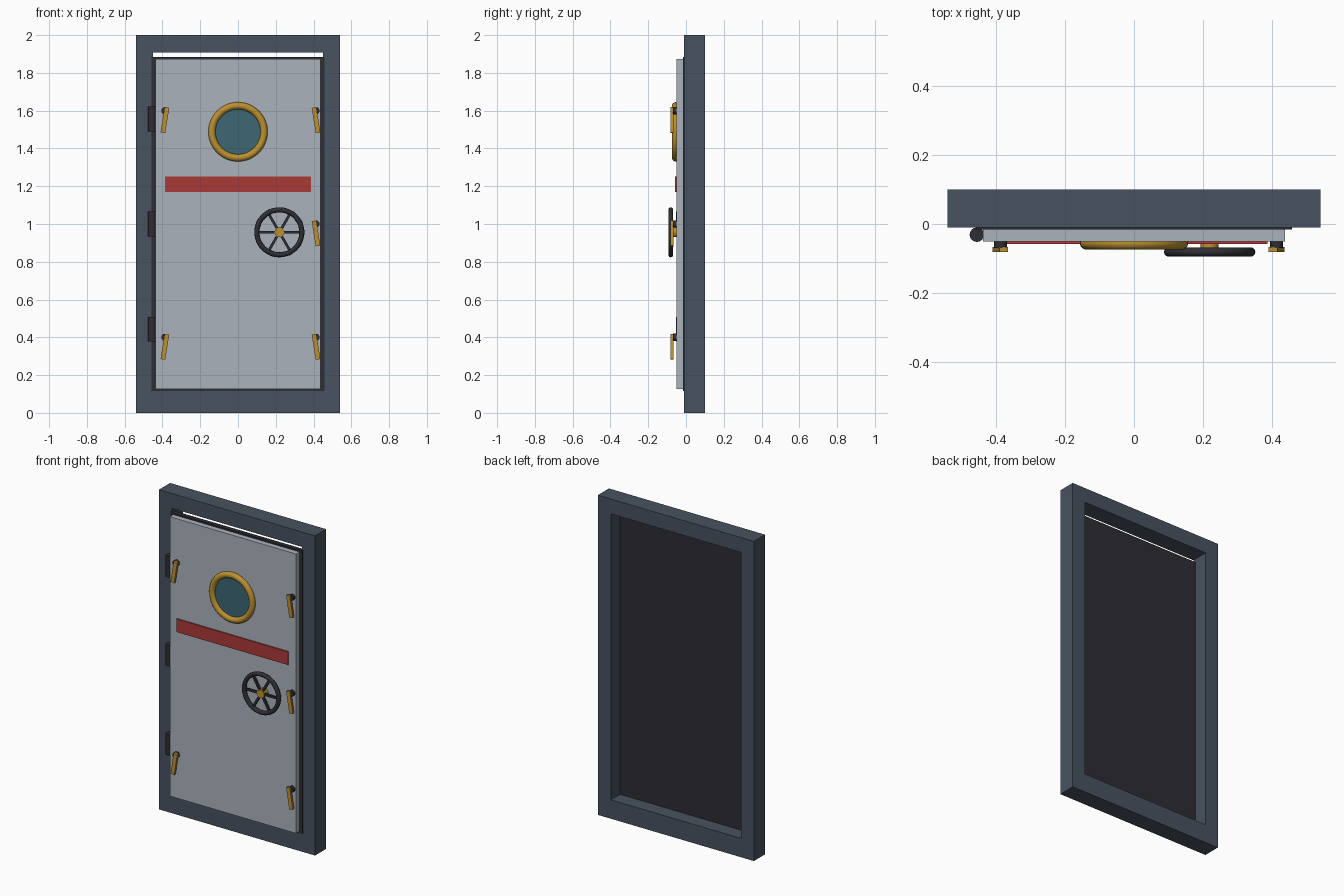
import bpy, bmesh
from math import pi, radians, cos, sin
from mathutils import Matrix, Vector

cube = bpy.data.objects.get("Cube")
if cube:
    bpy.data.objects.remove(cube, do_unlink=True)


def material(name, rgb):
    m = bpy.data.materials.new(name)
    m.use_nodes = True
    m.diffuse_color = (*rgb, 1)
    m.node_tree.nodes["Principled BSDF"].inputs["Base Color"].default_value = (*rgb, 1)
    return m


SLATE = material("slate frame paint", (0.065, 0.085, 0.115))
GREY = material("pale grey paint", (0.40, 0.45, 0.50))
DARK = material("dark steel", (0.027, 0.027, 0.034))
BRASS = material("brass", (0.50, 0.28, 0.03))
RED = material("red paint", (0.40, 0.042, 0.036))
GLASS = material("teal glass", (0.047, 0.135, 0.175))


def finish(bm, name, mat, smooth=False):
    bmesh.ops.recalc_face_normals(bm, faces=bm.faces)
    mesh = bpy.data.meshes.new(name)
    bm.to_mesh(mesh)
    bm.free()
    mesh.materials.append(mat)
    ob = bpy.data.objects.new(name, mesh)
    bpy.context.collection.objects.link(ob)
    if smooth:
        bpy.ops.object.select_all(action="DESELECT")
        ob.select_set(True)
        bpy.context.view_layer.objects.active = ob
        bpy.ops.object.shade_smooth_by_angle(angle=radians(40))
    return ob


def box(name, mat, centre, size, tilt=0):
    # Tilt turns the box about the front-to-back axis
    bm = bmesh.new()
    bmesh.ops.create_cube(bm, size=1, matrix=Matrix.Translation(centre)
                          @ Matrix.Rotation(tilt, 4, "Y") @ Matrix.Diagonal((*size, 1)))
    return finish(bm, name, mat)


def cylinder(name, mat, centre, radius, depth, axis="Y", sides=24):
    bm = bmesh.new()
    turn = Matrix.Rotation(pi / 2, 4, "X") if axis == "Y" else Matrix()
    bmesh.ops.create_cone(bm, cap_ends=True, segments=sides, radius1=radius, radius2=radius,
                          depth=depth, matrix=Matrix.Translation(centre) @ turn)
    return finish(bm, name, mat, True)


def ring(name, mat, centre, major, minor, steps=48, sides=14):
    # Torus facing the front
    bm = bmesh.new()
    grid = []
    for i in range(steps):
        a = 2 * pi * i / steps
        row = []
        for j in range(sides):
            b = 2 * pi * j / sides
            r = major + minor * cos(b)
            row.append(bm.verts.new(Vector(centre) + Vector((r * cos(a), minor * sin(b), r * sin(a)))))
        grid.append(row)
    for i in range(steps):
        p, q = grid[i], grid[(i + 1) % steps]
        for j in range(sides):
            k = (j + 1) % sides
            bm.faces.new((p[j], q[j], q[k], p[k]))
    return finish(bm, name, mat, True)


# Door frame: one closed rectangular ring
def rectangle(bm, half, low, high, y):
    return [bm.verts.new((x, y, z)) for x, z in
            ((-half, low), (half, low), (half, high), (-half, high))]


bm = bmesh.new()
loops = [rectangle(bm, 0.54, 0, 2, -0.01), rectangle(bm, 0.54, 0, 2, 0.1),
         rectangle(bm, 0.45, 0.118, 1.907, 0.1), rectangle(bm, 0.45, 0.118, 1.907, -0.01)]
for i in range(4):
    a, b = loops[i], loops[(i + 1) % 4]
    for j in range(4):
        k = (j + 1) % 4
        bm.faces.new((a[j], a[k], b[k], b[j]))
finish(bm, "door_frame", SLATE)

# Door leaf and its dark seal
box("door_seal", DARK, (0, -0.003, 1.0), (0.914, 0.026, 1.77))
box("door_panel", GREY, (0, -0.033, 1.0), (0.874, 0.034, 1.748))
box("red_stripe", RED, (0, -0.053, 1.21), (0.772, 0.009, 0.082))

# Porthole
ring("porthole_rim", BRASS, (0, -0.055, 1.488), 0.138, 0.019)
cylinder("porthole_glass", GLASS, (0, -0.052, 1.488), 0.13, 0.008, sides=48)

# Hinges
for label, z in (("top", 1.556), ("middle", 1.0), ("bottom", 0.442)):
    cylinder(label + "_hinge", DARK, (-0.455, -0.031, z), 0.021, 0.13, "Z", 16)

# Locking levers, tilted with their lower ends outward
for side, x, heights in (("left", 0.413, (1.6, 1.0, 0.4)), ("right", -0.387, (1.6, 0.4))):
    tilt = radians(-9 if x > 0 else 9)
    for z in heights:
        level = "top" if z > 1.5 else "middle" if z > 0.5 else "bottom"
        cylinder(f"{level}_{side}_lever_pivot", DARK, (x, -0.058, z), 0.019, 0.022, sides=12)
        box(f"{level}_{side}_lever", BRASS, (x, -0.074, z - 0.05), (0.025, 0.014, 0.135), tilt)

# Handwheel
wheel = Vector((0.219, -0.081, 0.956))
ring("handwheel_rim", DARK, wheel, 0.119, 0.0135, sides=10)
for i in range(3):
    box(f"handwheel_spoke_{i + 1}", DARK, wheel, (0.23, 0.012, 0.014), i * pi / 3)
cylinder("handwheel_hub", BRASS, wheel + Vector((0, 0.011, 0)), 0.026, 0.042, sides=12)
